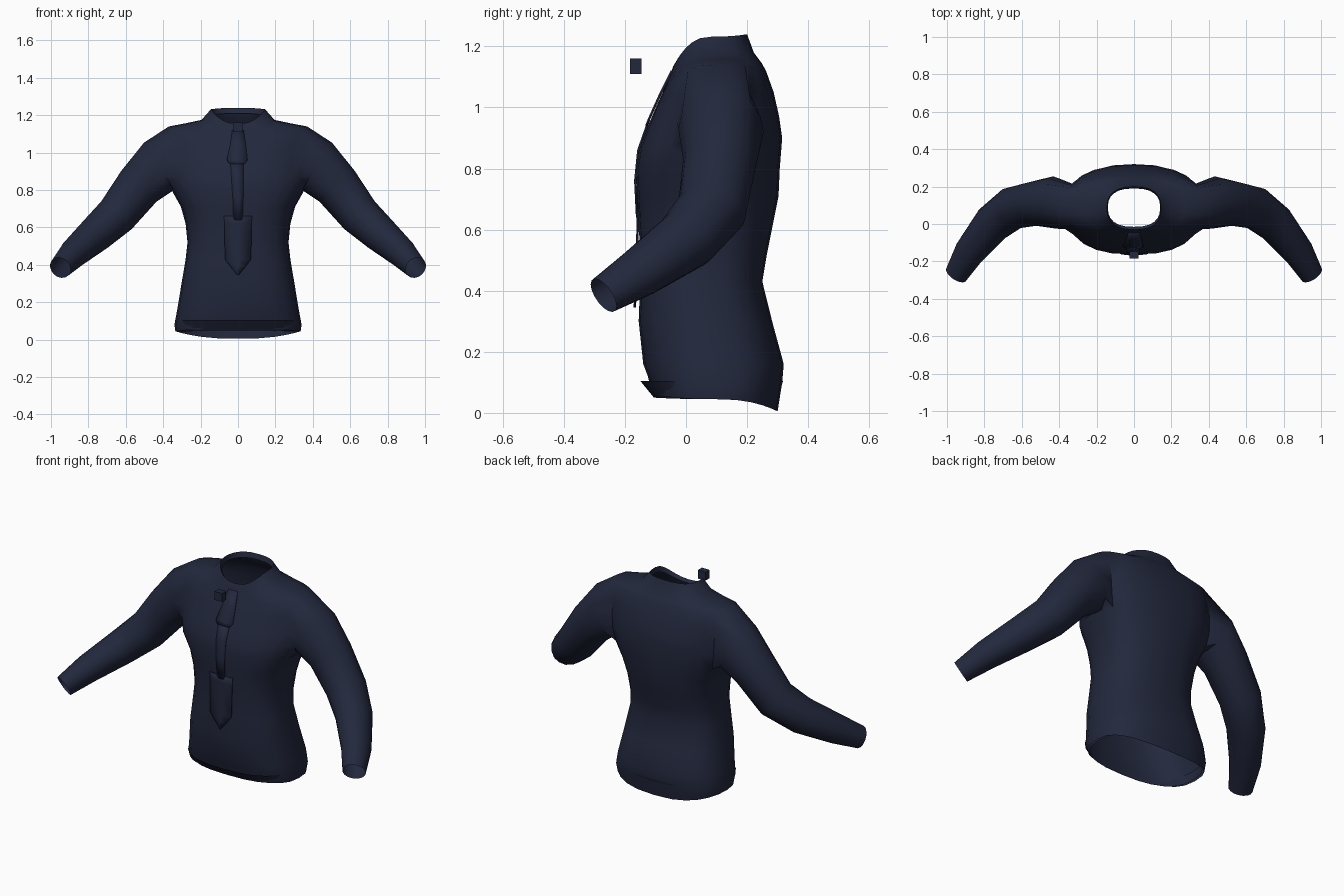
import bpy, bmesh, math
from mathutils import Vector

if "Cube" in bpy.data.objects:
    bpy.data.objects.remove(bpy.data.objects["Cube"])

mat = bpy.data.materials.new("navy_cloth")
mat.diffuse_color = (0.016, 0.021, 0.046, 1)
mat.use_nodes = True
mat.node_tree.nodes["Principled BSDF"].inputs["Base Color"].default_value = mat.diffuse_color
SEG = 12


def finish(bm, name, mirror=False):
    bmesh.ops.recalc_face_normals(bm, faces=bm.faces)
    me = bpy.data.meshes.new(name)
    bm.to_mesh(me)
    bm.free()
    ob = bpy.data.objects.new(name, me)
    bpy.context.collection.objects.link(ob)
    me.materials.append(mat)
    if mirror:
        m = ob.modifiers.new("mirror", 'MIRROR')
        m.merge_threshold = 0.001
    bpy.ops.object.select_all(action='DESELECT')
    ob.select_set(True)
    bpy.context.view_layer.objects.active = ob
    bpy.ops.object.shade_smooth_by_angle(angle=math.radians(50))
    return ob


def half_ring(bm, w, yf, yb, zf, zs, zb):
    """Half outline from front centre to back centre on +x."""
    out = []
    mid, half = (yf + yb) / 2, (yb - yf) / 2
    for i in range(SEG + 1):
        a = math.radians(-90 + 180 * i / SEG)
        s, c = math.sin(a), max(math.cos(a), 0)
        z = zs + ((zf if s < 0 else zb) - zs) * s * s
        x = 0 if i in (0, SEG) else w * c ** 0.8
        y = mid + half * math.copysign(abs(s) ** 0.8, s)
        out.append(bm.verts.new((x, y, z)))
    return out


def bridge(bm, a, b, closed=False):
    n = len(a)
    for i in range(n if closed else n - 1):
        j = (i + 1) % n
        bm.faces.new((a[i], a[j], b[j], b[i]))


# torso: half width, front y, back y, z at front / side / back
rows = [
    (.335, -.11, .30, .06, .045, .005), (.34, -.125, .315, .12, .08, .10),
    (.325, -.14, .32, .16, .16, .16), (.302, -.155, .282, .3, .3, .3),
    (.28, -.15, .25, .43, .43, .43), (.27, -.15, .265, .52, .52, .52),
    (.28, -.155, .285, .62, .62, .62), (.305, -.16, .303, .71, .71, .71),
    (.355, -.163, .307, .80, .80, .80), (.37, -.152, .315, .87, .87, .90),
    (.375, -.12, .305, .95, .95, .97), (.375, -.09, .287, 1.02, 1.05, 1.05),
    (.37, -.062, .262, 1.08, 1.14, 1.12),
    (.28, -.05, .248, 1.11, 1.157, 1.145), (.195, -.042, .222, 1.135, 1.175, 1.18),
    (.145, -.03, .20, 1.155, 1.232, 1.24), (.14, -.015, .19, 1.14, 1.20, 1.21),
]
bm = bmesh.new()
R = [half_ring(bm, *r) for r in rows]
LO, HI, C0, C1 = 8, 12, 4, 8          # armhole rows and columns
for r in range(len(R) - 1):
    for c in range(SEG):
        if LO <= r < HI and C0 <= c < C1:
            continue
        bm.faces.new((R[r][c], R[r][c + 1], R[r + 1][c + 1], R[r + 1][c]))

# sleeve grown from the armhole: centre, radius up, radius sideways
loop = ([R[LO][c] for c in range(C0, C1)] + [R[r][C1] for r in range(LO, HI)]
        + [R[HI][c] for c in range(C1, C0, -1)] + [R[r][C0] for r in range(HI, LO, -1)])
path = [((.25, .13, .99), 0, 0), ((.425, .115, .925), .15, .14),
        ((.53, .11, .82), .125, .12), ((.65, .085, .665), .11, .115),
        ((.76, .0, .565), .097, .105), ((.88, -.15, .46), .078, .085),
        ((.95, -.27, .385), .06, .065)]
n = len(loop)
for i in range(1, len(path)):
    c, ru, rv = Vector(path[i][0]), path[i][1], path[i][2]
    nxt = Vector(path[min(i + 1, len(path) - 1)][0])
    t = (nxt - Vector(path[i - 1][0])).normalized()
    v = Vector((0, 1, 0))
    v = (v - t * v.dot(t)).normalized()
    u = t.cross(v)
    ring = []
    for k in range(n):
        a = math.radians(-135 + 360 * k / n)
        ring.append(bm.verts.new(c + v * rv * math.cos(a) + u * ru * math.sin(a)))
    bridge(bm, loop, ring, True)
    loop = ring
finish(bm, "jacket", True)

# waistband under the hem
bm = bmesh.new()
a = half_ring(bm, .328, -.15, .318, .105, .105, .105)
b = half_ring(bm, .322, -.105, .30, .05, .045, .045)
bridge(bm, a, b)
finish(bm, "waistband", True)


def ribbon(name, pts):
    """Thin strip down the chest: z, half width, y, x shift."""
    bm = bmesh.new()
    prev = None
    for z, w, y, dx in pts:
        cur = [bm.verts.new((dx + s * w, y + abs(s) * .004, z)) for s in (-1, 0, 1)]
        if prev:
            bridge(bm, prev, cur)
        prev = cur
    ob = finish(bm, name)
    m = ob.modifiers.new("thickness", 'SOLIDIFY')
    m.thickness = .004
    m.offset = 0


# tie
ribbon("tie_knot", [(1.12, .03, -.048, 0), (1.04, .042, -.088, 0), (.96, .055, -.124, -.005),
                    (.94, .04, -.132, -.005)])
ribbon("tie_strip", [(.96, .036, -.123, -.005), (.86, .032, -.158, -.003),
                     (.76, .028, -.168, 0), (.64, .024, -.162, 0)])
ribbon("tie_tail", [(.66, .075, -.160, 0), (.62, .072, -.160, 0), (.43, .07, -.165, 0),
                    (.39, .04, -.167, 0), (.345, .003, -.17, 0)])

# small block floating in front of the collar
bm = bmesh.new()
bmesh.ops.create_cube(bm, size=1)
for v in bm.verts:
    v.co = Vector((v.co.x * .05, v.co.y * .038 - .165, v.co.z * .05 + 1.135))
finish(bm, "collar_block")
